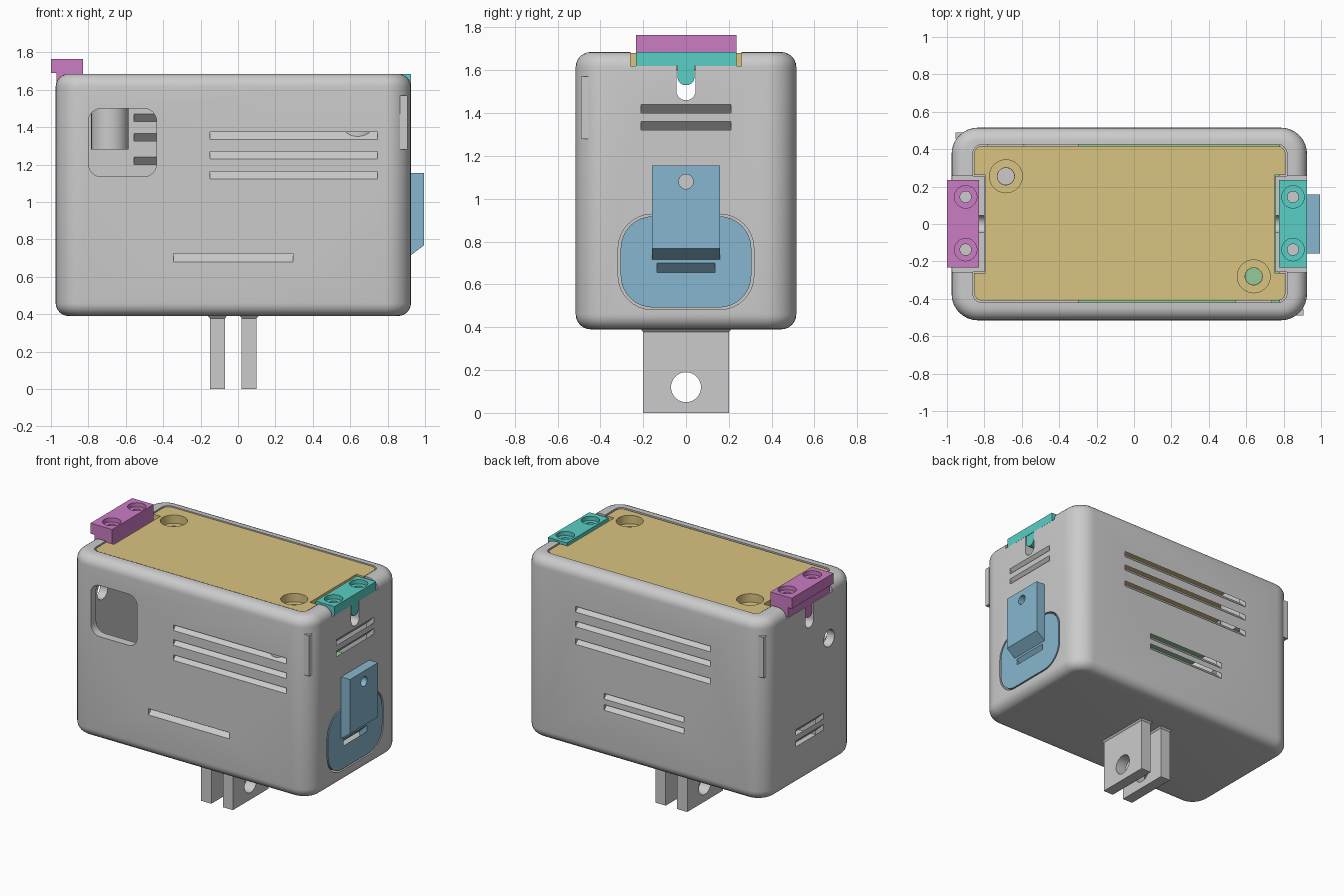
import bpy, bmesh, math

if "Cube" in bpy.data.objects:
    bpy.data.objects.remove(bpy.data.objects["Cube"])


def rounded(u0, u1, v0, v1, r, n=8):
    """Outline of a rounded rectangle."""
    if r < 1e-5:
        return [(u1, v1), (u0, v1), (u0, v0), (u1, v0)]
    pts = []
    for i, (cu, cv) in enumerate([(u1 - r, v1 - r), (u0 + r, v1 - r), (u0 + r, v0 + r), (u1 - r, v0 + r)]):
        for k in range(n + 1):
            a = math.pi / 2 * (i + k / n)
            pts.append((cu + r * math.cos(a), cv + r * math.sin(a)))
    return pts


def circle(u, v, r, n=32):
    return [(u + r * math.cos(2 * math.pi * i / n), v + r * math.sin(2 * math.pi * i / n)) for i in range(n)]


def loft(name, layers, axis='z', color=None):
    """Skin a stack of (outline, depth) layers along an axis."""
    place = {'x': lambda u, v, w: (w, u, v), 'y': lambda u, v, w: (u, w, v), 'z': lambda u, v, w: (u, v, w)}[axis]
    bm = bmesh.new()
    rings = [[bm.verts.new(place(u, v, w)) for u, v in outline] for outline, w in layers]
    for a, b in zip(rings, rings[1:]):
        for i in range(len(a)):
            j = (i + 1) % len(a)
            bm.faces.new((a[i], a[j], b[j], b[i]))
    bm.faces.new(rings[0])
    bm.faces.new(rings[-1])
    bmesh.ops.recalc_face_normals(bm, faces=bm.faces)
    mesh = bpy.data.meshes.new(name)
    bm.to_mesh(mesh)
    bm.free()
    ob = bpy.data.objects.new(name, mesh)
    bpy.context.collection.objects.link(ob)
    if color:
        mat = bpy.data.materials.new(name + "_colour")
        mat.diffuse_color = (*color, 1)
        mat.use_nodes = True
        mat.node_tree.nodes["Principled BSDF"].inputs["Base Color"].default_value = mat.diffuse_color
        mesh.materials.append(mat)
    return ob


def prism(name, outline, w0, w1, axis='z', color=None):
    return loft(name, [(outline, w0), (outline, w1)], axis, color)


def box(name, x0, x1, y0, y1, z0, z1, color=None):
    return prism(name, rounded(x0, x1, y0, y1, 0), z0, z1, 'z', color)


def combine(target, tool, op='DIFFERENCE'):
    mod = target.modifiers.new("bool", 'BOOLEAN')
    mod.object, mod.operation, mod.solver = tool, op, 'EXACT'
    bpy.context.view_layer.objects.active = target
    bpy.ops.object.modifier_apply(modifier=mod.name)
    bpy.data.objects.remove(tool)


def louvre(target, axis, u0, u1, v0, v1, face, inward, rise):
    """Slanted vent cut; rise is the height gained per unit of depth."""
    layers = []
    for d in (-0.03, 0.09):
        layers.append((rounded(u0, u1, v0 + d * rise, v1 + d * rise, 0), face + inward * d))
    combine(target, loft("cutter", layers, axis))


def counterbore(target, x, y, top, big, small, depth):
    combine(target, prism("cutter", circle(x, y, big), top - depth, top + 0.1))
    combine(target, prism("cutter", circle(x, y, small), top - 0.5, top + 0.05))


GOLD, TEAL, PINK = (0.70, 0.55, 0.22), (0.10, 0.62, 0.55), (0.60, 0.20, 0.55)
BLUE, GREEN = (0.24, 0.47, 0.62), (0.30, 0.60, 0.32)
X0, X1, Y, Z0, Z1 = -0.975, 0.925, 0.515, 0.39, 1.685

# Case: rounded box with softened top and bottom rims
R, layers = 0.07, []
for z, s in ((Z0 + R, -1), (Z1 - R, 1)):
    angles = [math.pi / 2 * k / 6 for k in range(7)]
    for a in (reversed(angles) if s < 0 else angles):
        i = R * (1 - math.cos(a))
        layers.append((rounded(X0 + i, X1 - i, -Y + i, Y - i, 0.14 - i), z + s * R * math.sin(a)))
case = loft("case", layers)

# Inner cavity, lid opening and end notches
combine(case, prism("cutter", rounded(-0.915, 0.865, -0.455, 0.455, 0.08), 0.45, 1.60))
combine(case, prism("cutter", rounded(-0.862, 0.818, -0.42, 0.425, 0.05), 1.55, 1.8))
combine(case, box("cutter", -1.1, -0.80, -0.258, 0.258, 1.62, 1.8))
combine(case, box("cutter", 0.755, 1.1, -0.258, 0.258, 1.62, 1.8))

# Front window, left cable hole, peg slots, side panel opening
combine(case, prism("cutter", rounded(-0.80, -0.435, 1.135, 1.5, 0.07), -0.6, -0.4, 'y'))
combine(case, prism("cutter", circle(-0.22, 1.30, 0.06), -1.1, -0.85, 'x'))
PEG_SLOT = rounded(-0.045, 0.045, 1.46, 1.75, 0.044)
for a, b in ((-1.1, -0.7), (0.7, 1.1)):
    combine(case, prism("cutter", PEG_SLOT, a, b, 'x'))
combine(case, prism("cutter", rounded(-0.317, 0.317, 0.482, 0.928, 0.16), 0.8, 1.0, 'x'))

# Vents
for z in (1.355, 1.25, 1.142):
    louvre(case, 'y', -0.15, 0.745, z - 0.02, z + 0.02, -Y, 1, 1)
louvre(case, 'y', -0.345, 0.295, 0.68, 0.725, -Y, 1, 1)
for z in (1.39, 1.285, 1.16):
    louvre(case, 'y', -0.555, 0.51, z - 0.02, z + 0.02, Y, -1, 1)
for z in (0.83, 0.75):
    louvre(case, 'y', -0.345, 0.285, z - 0.02, z + 0.02, Y, -1, 1)
for z in (1.42, 1.34):
    louvre(case, 'x', -0.21, 0.21, z - 0.02, z + 0.02, X1, -1, -1)
for z in (0.77, 0.69):
    louvre(case, 'x', -0.155, 0.155, z - 0.02, z + 0.02, X0, 1, -1)

# Corner ribs
box("corner_rib_front", 0.865, 0.905, -0.49, -0.455, 1.28, 1.57)
box("corner_rib_back", -0.955, -0.915, 0.455, 0.49, 1.28, 1.57)

# Mounting prongs with pivot hole and flared root
for i, x in enumerate((-0.15, 0.02)):
    prong = box(f"mount_prong_{i + 1}", x, x + 0.08, -0.2, 0.2, 0, 0.41)
    combine(prong, prism("cutter", circle(0, 0.12, 0.07), -0.5, 0.5, 'x'))
    loft(f"prong_root_{i + 1}", [(rounded(x, x + 0.08, -0.2, 0.2, 0), 0.378),
                                 (rounded(x - 0.012, x + 0.092, -0.212, 0.212, 0), 0.392)])

# Screw posts inside the case
for name, x, y0, y1, cy in (("screw_post_back", -0.685, 0.155, 0.50, 0.255),
                            ("screw_post_front", 0.64, -0.50, -0.18, -0.28)):
    post = prism(name, rounded(x - 0.1, x + 0.1, y0, y1, 0.099), 1.28, 1.60)
    combine(post, prism("cutter", circle(x, cy, 0.045), 1.2, 1.7))

# Latch seats behind the end walls
for name, a, b in (("latch_seat_left", -0.92, -0.80), ("latch_seat_right", 0.757, 0.87)):
    seat = box(name, a, b, -0.257, 0.257, 1.45, 1.619)
    combine(seat, prism("cutter", PEG_SLOT, a - 0.1, b + 0.1, 'x'))

# Lid with end notches and counterbored screw holes
lid = prism("lid", rounded(-0.855, 0.81, -0.41, 0.418, 0.045), 1.60, 1.68, 'z', GOLD)
combine(lid, box("cutter", -1, -0.795, -0.262, 0.262, 1.5, 1.8))
combine(lid, box("cutter", 0.75, 1, -0.262, 0.262, 1.5, 1.8))
for x, y in ((-0.685, 0.255), (0.64, -0.28)):
    counterbore(lid, x, y, 1.68, 0.088, 0.046, 0.06)

# End latches: plate, hanging peg and two screw holes
right = box("latch_right", 0.775, 0.925, -0.233, 0.235, 1.62, 1.685, TEAL)
left = box("latch_left", -1.0, -0.83, -0.233, 0.235, 1.69, 1.765, PINK)
combine(left, box("foot", -0.97, -0.83, -0.233, 0.235, 1.62, 1.70), 'UNION')
for latch, a, b, x, top in ((right, 0.80, 0.922, 0.85, 1.685), (left, -0.968, -0.84, -0.9, 1.765)):
    combine(latch, prism("peg", rounded(-0.04, 0.04, 1.53, 1.66, 0.039), a, b, 'x'), 'UNION')
    for y in (-0.137, 0.145):
        counterbore(latch, x, y, top, 0.06, 0.03, 0.03)

# Side panel with clip block above it
panel = prism("side_panel", rounded(-0.305, 0.305, 0.492, 0.918, 0.15), 0.865, 0.925, 'x', BLUE)
louvre(panel, 'x', -0.135, 0.135, 0.655, 0.70, X1, -1, -1)
clip = prism("side_clip", [(0.924, 0.715), (0.995, 0.768), (0.995, 1.155), (0.924, 1.155)], -0.158, 0.158, 'y', BLUE)
# the clip outline is x-z, extruded along y
combine(clip, prism("cutter", circle(0, 1.08, 0.034), 0.8, 1.1, 'x'))

# Inner board
box("inner_board", -0.3, 0.78, -0.456, 0.456, 0.94, 0.98, GREEN)

for ob in bpy.data.objects:
    ob.select_set(True)
bpy.context.view_layer.objects.active = case
bpy.ops.object.shade_smooth_by_angle(angle=math.radians(30))
